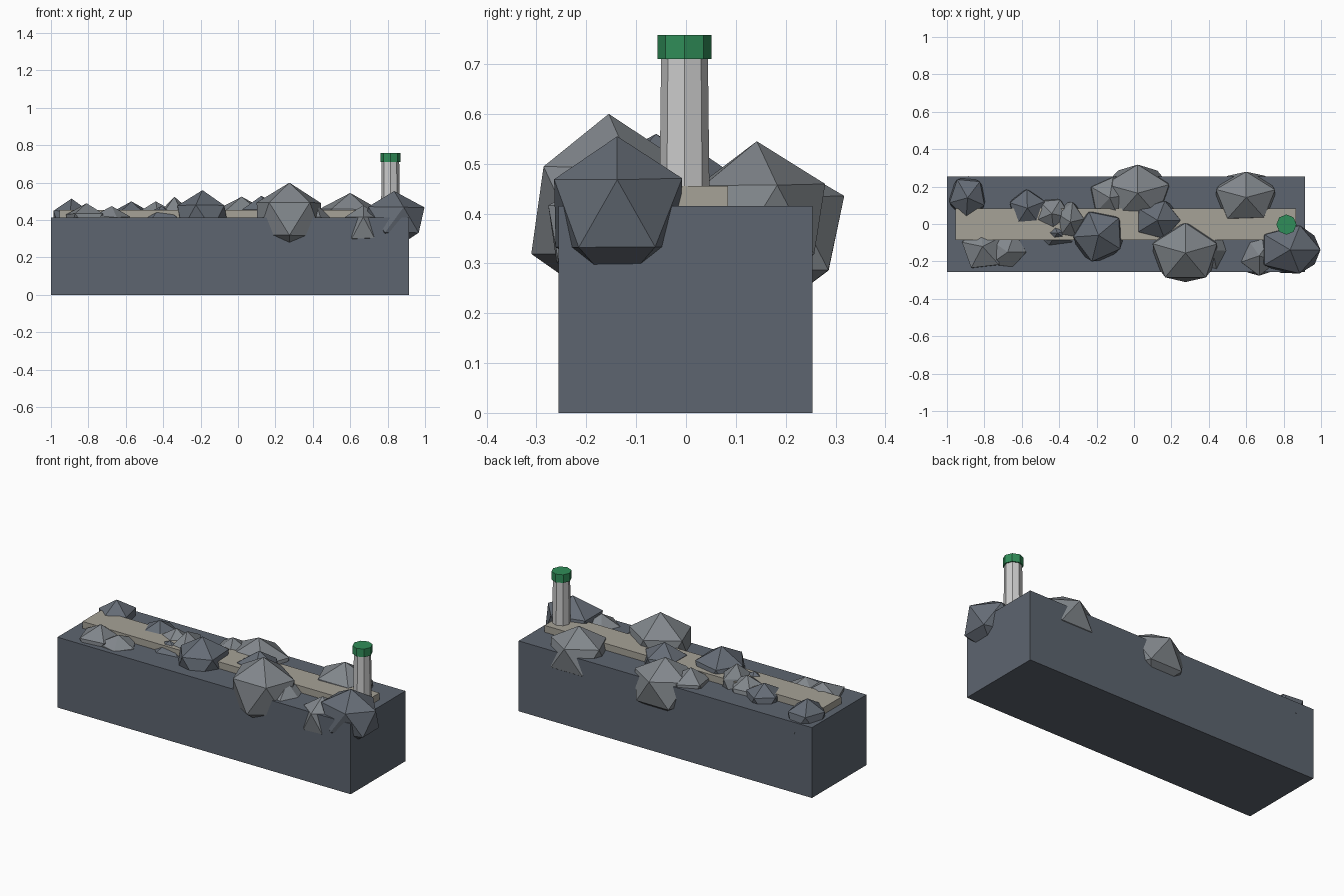
import bpy, bmesh, math, random
from mathutils import Matrix, Vector

random.seed(4)


def material(name, rgb):
    m = bpy.data.materials.new(name)
    m.diffuse_color = (*rgb, 1)
    return m


SLATE = material("slate", (0.11, 0.13, 0.16))
ROCK_DARK = material("rock_dark", (0.13, 0.15, 0.18))
ROCK_LIGHT = material("rock_light", (0.22, 0.24, 0.26))
PATH = material("path_stone", (0.38, 0.36, 0.31))
PALE = material("pale_post", (0.55, 0.55, 0.56))
GREEN = material("green", (0.03, 0.27, 0.1))


def finish(name, bm, mat):
    mesh = bpy.data.meshes.new(name)
    bm.to_mesh(mesh)
    bm.free()
    mesh.materials.append(mat)
    ob = bpy.data.objects.new(name, mesh)
    bpy.context.collection.objects.link(ob)


def box(name, lo, hi, mat):
    lo, hi = Vector(lo), Vector(hi)
    bm = bmesh.new()
    bmesh.ops.create_cube(bm, size=1, matrix=Matrix.Translation((lo + hi) / 2)
                          @ Matrix.Diagonal((*(hi - lo), 1)))
    finish(name, bm, mat)


def post(name, x, y, z0, z1, r0, r1, mat):
    bm = bmesh.new()
    bmesh.ops.create_cone(bm, cap_ends=True, segments=8, radius1=r0, radius2=r1,
                          depth=z1 - z0,
                          matrix=Matrix.Translation((x, y, (z0 + z1) / 2)))
    finish(name, bm, mat)


def rock(name, x, y, top, wx, wy, h, turn, rough, mat):
    # wx, wy: half widths; h: apex above the centre; turn: angle of one upper corner
    bm = bmesh.new()
    bmesh.ops.create_icosphere(bm, subdivisions=1, radius=1)
    bm.transform(Matrix.Rotation(math.radians(turn), 4, 'Z'))
    for v in bm.verts:
        if abs(v.co.z) < 0.9:
            v.co *= 1 + random.uniform(-rough, rough)
    bm.transform(Matrix.Translation((x, y, top - h))
                 @ Matrix.Diagonal((wx / 0.88, wy / 0.88, h, 1)))
    finish(name, bm, mat)


# Harbour wall and walkway
box("wall_core", (-1, -0.256, 0), (0.915, 0.254, 0.415), SLATE)
box("walkway", (-0.955, -0.086, 0.41), (0.865, 0.084, 0.455), PATH)

# Beacon at the end
post("beacon_post", 0.815, -0.003, 0.45, 0.712, 0.05, 0.047, PALE)
post("beacon_cap", 0.815, -0.003, 0.71, 0.758, 0.054, 0.054, GREEN)

# Armour rocks: x, y, top, half width x, half width y, height, turn, roughness, dark
rocks = [
    (0.835, -0.138, 0.555, 0.163, 0.132, 0.155, 0, 0.04, 1),
    (0.275, -0.155, 0.600, 0.178, 0.155, 0.195, 18, 0.03, 0),
    (0.60, 0.142, 0.545, 0.165, 0.135, 0.155, 18, 0.05, 0),
    (0.02, 0.165, 0.525, 0.175, 0.147, 0.165, 90, 0.03, 0),
    (-0.19, -0.06, 0.560, 0.138, 0.138, 0.145, 40, 0.05, 1),
    (0.125, 0.02, 0.530, 0.125, 0.105, 0.13, 0, 0.06, 1),
    (-0.89, 0.14, 0.515, 0.10, 0.11, 0.115, 50, 0.05, 1),
    (-0.57, 0.085, 0.500, 0.09, 0.095, 0.10, 20, 0.08, 1),
    (-0.44, 0.055, 0.500, 0.095, 0.09, 0.11, 60, 0.10, 0),
    (-0.34, 0.01, 0.525, 0.075, 0.10, 0.11, 10, 0.14, 0),
    (-0.41, -0.05, 0.475, 0.12, 0.075, 0.10, 30, 0.10, 1),
    (-0.13, 0.14, 0.495, 0.10, 0.11, 0.12, 80, 0.10, 0),
    (-0.81, -0.12, 0.490, 0.11, 0.115, 0.11, 25, 0.18, 0),
    (-0.675, -0.15, 0.475, 0.10, 0.095, 0.10, 0, 0.15, 0),
    (0.42, -0.14, 0.485, 0.08, 0.11, 0.12, 70, 0.12, 0),
    (0.67, -0.17, 0.480, 0.095, 0.10, 0.12, 54, 0.15, 0),
]
for i, (*shape, dark) in enumerate(rocks):
    rock(f"armour_rock_{i + 1}", *shape, ROCK_DARK if dark else ROCK_LIGHT)
